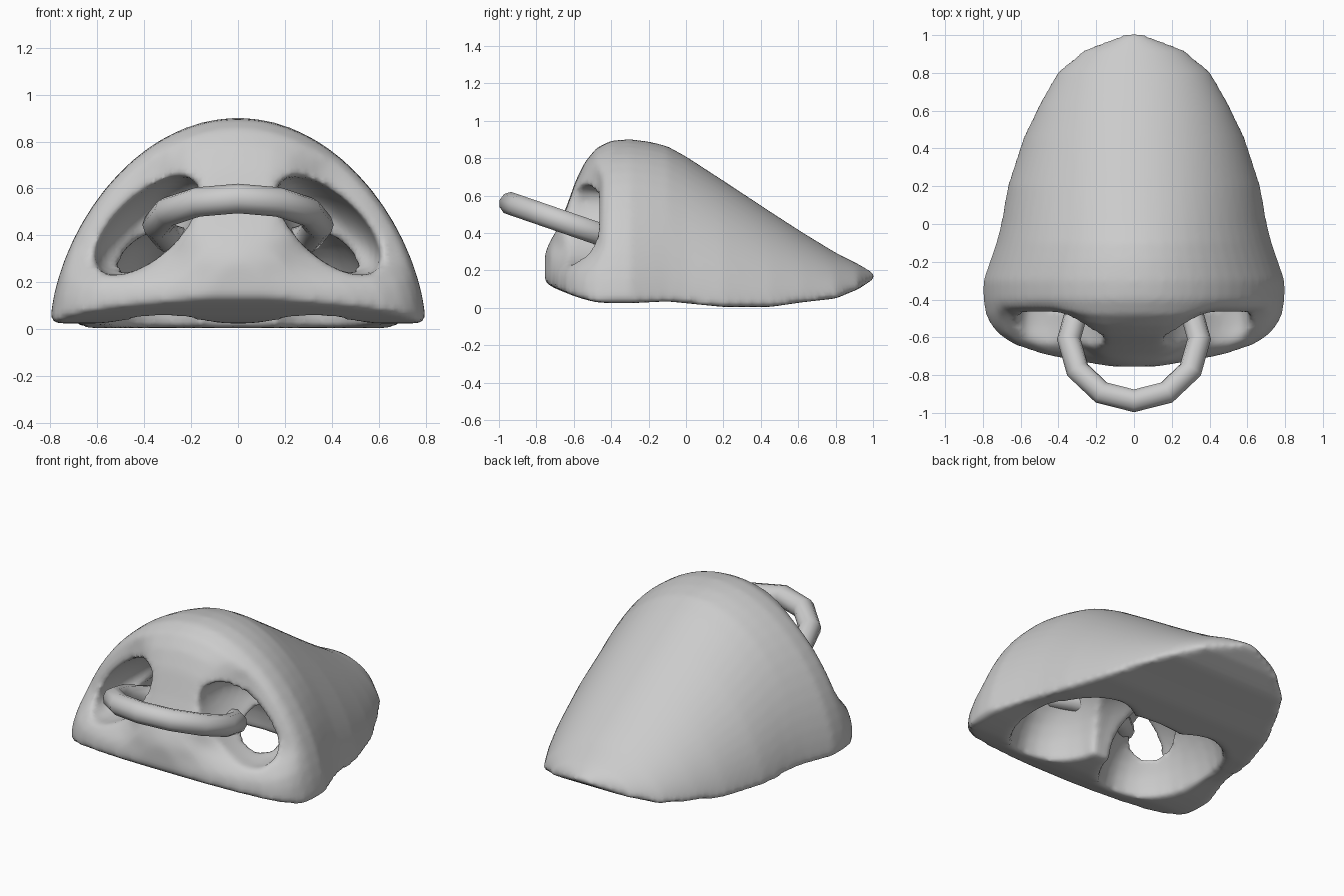
import bpy, bmesh, math
from mathutils import Vector, Matrix

old = bpy.data.objects.get("Cube")
if old:
    bpy.data.objects.remove(old, do_unlink=True)

grey = bpy.data.materials.new("plain_grey")
grey.use_nodes = True
colour = (0.6, 0.6, 0.6, 1)
grey.diffuse_color = colour
grey.node_tree.nodes["Principled BSDF"].inputs["Base Color"].default_value = colour


def add_object(name, bm):
    bmesh.ops.recalc_face_normals(bm, faces=bm.faces)
    mesh = bpy.data.meshes.new(name)
    bm.to_mesh(mesh)
    bm.free()
    ob = bpy.data.objects.new(name, mesh)
    bpy.context.collection.objects.link(ob)
    mesh.materials.append(grey)
    return ob


def ellipsoid(name, centre, radii, tilt=0.0):
    bm = bmesh.new()
    bmesh.ops.create_uvsphere(bm, u_segments=24, v_segments=16, radius=1)
    m = Matrix.Translation(centre) @ Matrix.Rotation(tilt, 4, 'Y') @ Matrix.Diagonal((*radii, 1))
    bmesh.ops.transform(bm, matrix=m, verts=bm.verts)
    ob = add_object(name, bm)
    ob.hide_render = True
    return ob


def bump(t, low, high, soft):
    def step(a):
        a = max(0, min(1, a))
        return a * a * (3 - 2 * a)
    return step((t - low) / soft + 0.5) * step((high - t) / soft + 0.5)


# Nose: arched sections from root to tip (y, half width, top, base)
stations = [
    (1.005, 0.05, 0.185, 0.155), (0.92, 0.27, 0.235, 0.10), (0.8, 0.41, 0.295, 0.05),
    (0.62, 0.51, 0.405, 0.03), (0.45, 0.59, 0.515, 0.005), (0.2, 0.67, 0.68, 0.005),
    (0.0, 0.705, 0.81, 0.025), (-0.1, 0.73, 0.865, 0.035), (-0.2, 0.765, 0.89, 0.03),
    (-0.3, 0.80, 0.902, 0.025), (-0.4, 0.80, 0.895, 0.025), (-0.48, 0.785, 0.855, 0.03),
    (-0.54, 0.755, 0.78, 0.045), (-0.59, 0.71, 0.68, 0.06), (-0.64, 0.63, 0.54, 0.08),
    (-0.69, 0.48, 0.42, 0.10), (-0.73, 0.28, 0.35, 0.12), (-0.755, 0.12, 0.29, 0.14),
]
bm = bmesh.new()
rings = []
steps = 32
for y, w, top, base in stations:
    ring = []
    for i in range(steps + 1):
        a = math.pi * i / steps
        x, z = w * math.cos(a), base + (top - base) * max(0, math.sin(a)) ** 1.22
        # The nostril wings sit back from the central column
        back = 0.1 * bump(abs(x), 0.27, 2, 0.24) * bump(z, 0.26, 0.75, 0.2) * bump(-y, 0.5, 2, 0.2)
        ring.append(bm.verts.new((x, y + back, z)))
    rings.append(ring)
for a, b in zip(rings, rings[1:]):
    for i in range(steps + 1):
        j = (i + 1) % (steps + 1)
        bm.faces.new((a[i], a[j], b[j], b[i]))
bm.faces.new(rings[0])
bm.faces.new(rings[-1])
nose = add_object("nose", bm)

# Nostril tunnels open into the hollow underside
cutters = []
for side in (-1, 1):
    cutters.append(ellipsoid("nostril_cutter", (side * 0.385, -0.54, 0.44),
                             (0.28, 0.36, 0.135), side * math.radians(42)))
    cutters.append(ellipsoid("hollow_cutter", (side * 0.32, -0.15, 0.0), (0.28, 0.42, 0.42)))
cutters.append(ellipsoid("inner_hollow_cutter", (0, -0.03, 0.0), (0.42, 0.25, 0.36)))

bpy.ops.object.select_all(action='DESELECT')
bpy.context.view_layer.objects.active = nose
nose.select_set(True)


def apply(kind, **settings):
    mod = nose.modifiers.new(kind.lower(), kind)
    for key, value in settings.items():
        setattr(mod, key, value)
    bpy.ops.object.modifier_apply(modifier=mod.name)


for cutter in cutters:
    apply('BOOLEAN', object=cutter, operation='DIFFERENCE', solver='EXACT')
for cutter in cutters:
    bpy.data.objects.remove(cutter, do_unlink=True)

# Soften the flesh and round the nostril rims
apply('REMESH', mode='VOXEL', voxel_size=0.02)
apply('SMOOTH', factor=0.5, iterations=6)
bpy.ops.object.shade_smooth()

# Septum ring: coarse tilted hoop
bm = bmesh.new()
around, tube = 12, 10
tilt = Matrix.Translation((0, -0.61, 0.445)) @ Matrix.Rotation(math.radians(-19), 4, 'X')
hoop = []
for i in range(around):
    a = math.tau * i / around
    out = Vector((math.cos(a), math.sin(a), 0))
    hoop.append([bm.verts.new(tilt @ (out * (0.345 + 0.063 * math.cos(math.tau * k / tube))
                 + Vector((0, 0, 0.063 * math.sin(math.tau * k / tube))))) for k in range(tube)])
for i in range(around):
    a, b = hoop[i], hoop[(i + 1) % around]
    for k in range(tube):
        n = (k + 1) % tube
        bm.faces.new((a[k], b[k], b[n], a[n]))
ring_ob = add_object("septum_ring", bm)
for p in ring_ob.data.polygons:
    p.use_smooth = True
